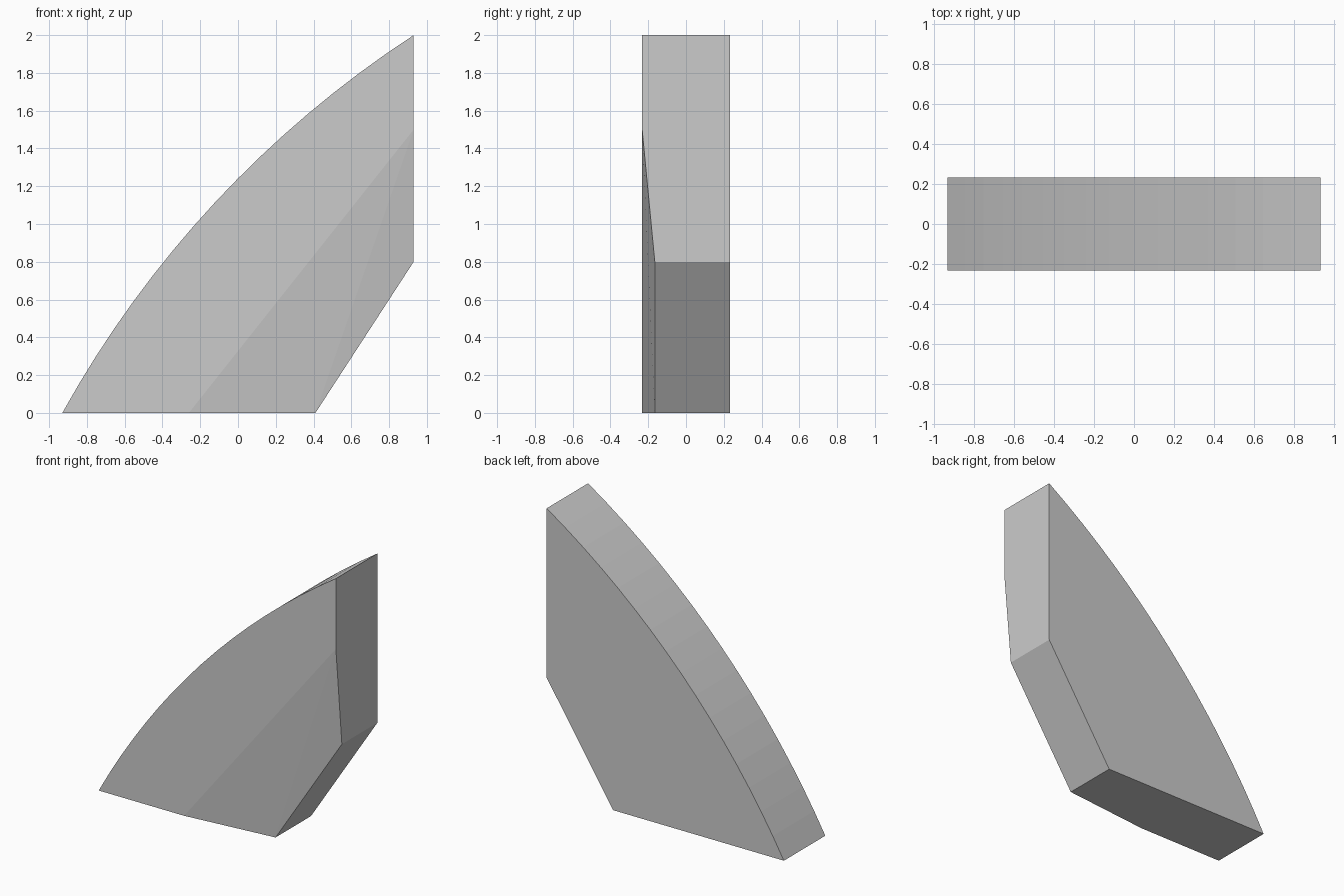
import bpy, bmesh
from math import sqrt
from mathutils import Vector

cube = bpy.data.objects.get("Cube")
if cube:
    bpy.data.objects.remove(cube, do_unlink=True)

HALF_X, HEIGHT, HALF_Y = 0.93, 2.0, 0.232
BEVEL_Y = -0.165
SAGITTA, SEGMENTS = 0.167, 16

# One plain grey material
grey = bpy.data.materials.new("plain grey")
grey.use_nodes = True
colour = (0.6, 0.6, 0.6, 1)
grey.diffuse_color = colour
grey.node_tree.nodes["Principled BSDF"].inputs["Base Color"].default_value = colour


def arc(start, end, sagitta, count):
    """Points on a shallow circular arc bulging to the left of start-end."""
    chord = end - start
    half = chord.length / 2
    along = chord.normalized()
    normal = Vector((-along.y, along.x))
    radius = (half * half + sagitta * sagitta) / (2 * sagitta)
    middle = (start + end) / 2
    points = []
    for i in range(count + 1):
        t = half * (2 * i / count - 1)
        rise = sqrt(radius * radius - t * t) - radius + sagitta
        points.append(middle + along * t + normal * rise)
    return points


# Side outline: curved edge, then the two lower corners
curve = arc(Vector((-HALF_X, 0)), Vector((HALF_X, HEIGHT)), SAGITTA, SEGMENTS)
side_corner = Vector((HALF_X, 0.8))
base_corner = Vector((0.41, 0))
side_fold = Vector((HALF_X, 1.5))
base_fold = Vector((-0.26, 0))

bm = bmesh.new()


def vert(p, y):
    return bm.verts.new((p.x, y, p.y))


front_curve = [vert(p, -HALF_Y) for p in curve]
back_curve = [vert(p, HALF_Y) for p in curve]
fs, fb = vert(side_fold, -HALF_Y), vert(base_fold, -HALF_Y)
cs, cb = vert(side_corner, BEVEL_Y), vert(base_corner, BEVEL_Y)
bs, bb = vert(side_corner, HALF_Y), vert(base_corner, HALF_Y)

# Flat front and back
bm.faces.new(front_curve + [fs, fb])
bm.faces.new(back_curve + [bs, bb])
# Folded bevel on the front
bm.faces.new([fs, cb, fb])
bm.faces.new([fs, cs, cb])
# Upright end, slanted underside and base
bm.faces.new([front_curve[-1], back_curve[-1], bs, cs, fs])
bm.faces.new([cs, bs, bb, cb])
bm.faces.new([front_curve[0], fb, cb, bb, back_curve[0]])
# Curved upper edge
for i in range(SEGMENTS):
    bm.faces.new([front_curve[i], front_curve[i + 1],
                  back_curve[i + 1], back_curve[i]])
bmesh.ops.recalc_face_normals(bm, faces=bm.faces)

mesh = bpy.data.meshes.new("curved_wedge")
bm.to_mesh(mesh)
bm.free()
mesh.materials.append(grey)
wedge = bpy.data.objects.new("curved_wedge", mesh)
bpy.context.collection.objects.link(wedge)
